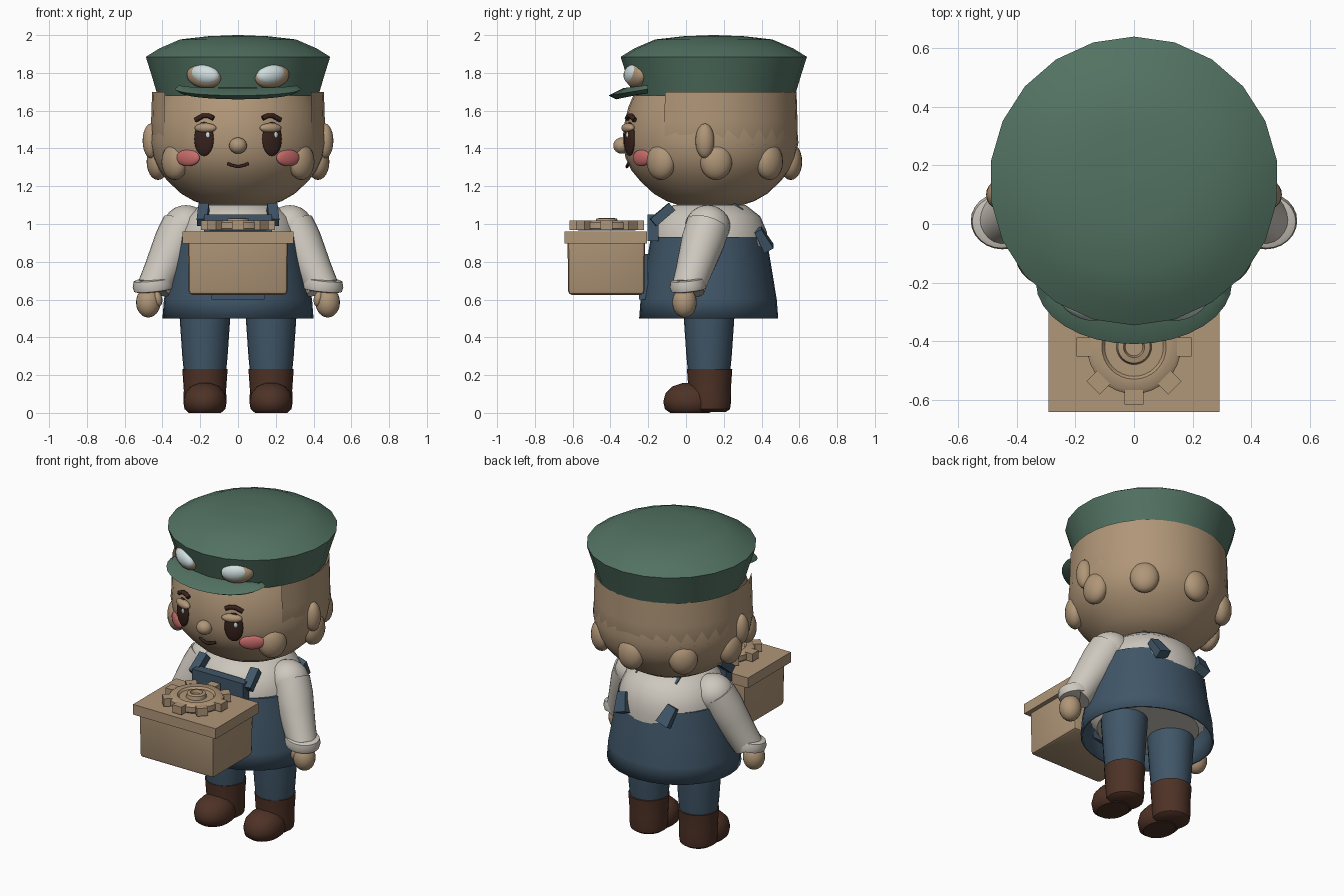
import bpy, bmesh, math
from mathutils import Vector

if "Cube" in bpy.data.objects:
    bpy.data.objects.remove(bpy.data.objects["Cube"])


def material(name, r, g, b):
    lin = [((c / 255 + 0.055) / 1.055) ** 2.4 for c in (r, g, b)]
    m = bpy.data.materials.new(name)
    m.diffuse_color = (*lin, 1)
    m.use_nodes = True
    m.node_tree.nodes["Principled BSDF"].inputs["Base Color"].default_value = m.diffuse_color
    return m


TAN = material("tan", 176, 150, 120)
GREEN = material("cap green", 82, 114, 98)
NAVY = material("navy", 64, 86, 104)
WHITE = material("shirt white", 206, 200, 190)
BROWN = material("boot brown", 78, 50, 38)
DARK = material("dark brown", 56, 34, 27)
PINK = material("cheek pink", 200, 108, 106)
LENS = material("lens pale blue", 208, 222, 222)


def finish(bm, name, mat, loc=(0, 0, 0), rot=(0, 0, 0), scale=(1, 1, 1)):
    bmesh.ops.recalc_face_normals(bm, faces=bm.faces)
    me = bpy.data.meshes.new(name)
    bm.to_mesh(me)
    bm.free()
    me.materials.append(mat)
    ob = bpy.data.objects.new(name, me)
    ob.location, ob.rotation_euler, ob.scale = loc, rot, scale
    bpy.context.collection.objects.link(ob)
    return ob


def ball(name, mat, loc, radii, rot=(0, 0, 0), segs=20):
    bm = bmesh.new()
    bmesh.ops.create_uvsphere(bm, u_segments=segs, v_segments=segs // 2 + 2, radius=1)
    return finish(bm, name, mat, loc, rot, radii)


def block(name, mat, loc, size, rot=(0, 0, 0), bevel=0.0, taper=1.0):
    bm = bmesh.new()
    bmesh.ops.create_cube(bm, size=1)
    for v in bm.verts:
        k = taper if v.co.z < 0 else 1
        v.co = Vector((v.co.x * size[0] * k, v.co.y * size[1] * k, v.co.z * size[2]))
    if bevel:
        low = [e for e in bm.edges if min(v.co.z for v in e.verts) < 0]
        bmesh.ops.bevel(bm, geom=low, offset=bevel, segments=2, affect='EDGES', profile=0.5)
    return finish(bm, name, mat, loc, rot)


def lathe(name, mat, profile, loc=(0, 0, 0), scale=(1, 1, 1), segs=24, start=0.0,
          sweep=math.tau, caps=True, rot=(0, 0, 0)):
    """Turn a profile of (radius, height) pairs about z; angle 0 points to +y."""
    bm = bmesh.new()
    closed = sweep > 6.28
    rings = []
    for r, z in profile:
        rings.append([bm.verts.new((r * math.sin(start + sweep * i / segs),
                                    r * math.cos(start + sweep * i / segs), z))
                      for i in range(segs if closed else segs + 1)])
    n = len(rings[0])
    for a, b in zip(rings, rings[1:]):
        for i in range(n if closed else n - 1):
            j = (i + 1) % n
            bm.faces.new((a[i], a[j], b[j], b[i]))
    if caps and closed:
        bm.faces.new(rings[0])
        bm.faces.new(rings[-1])
    return finish(bm, name, mat, loc, rot, scale)


def limb(name, mat, a, b, radii):
    """Tapered tube from a to b with the given radii spaced along it."""
    a, b = Vector(a), Vector(b)
    d = b - a
    prof = [(r, d.length * i / (len(radii) - 1)) for i, r in enumerate(radii)]
    return lathe(name, mat, prof, loc=a, rot=d.to_track_quat('Z', 'Y').to_euler())


def stroke(name, mat, points, width):
    cu = bpy.data.curves.new(name, 'CURVE')
    cu.dimensions, cu.bevel_depth, cu.bevel_resolution = '3D', width, 1
    cu.use_fill_caps = True
    sp = cu.splines.new('POLY')
    sp.points.add(len(points) - 1)
    for p, co in zip(sp.points, points):
        p.co = (*co, 1)
    cu.materials.append(mat)
    ob = bpy.data.objects.new(name, cu)
    bpy.context.collection.objects.link(ob)
    return ob


HY = 0.13  # head centre in y


def on_face(x, r=0.465):
    """Point y and turn angle on the face at a given x."""
    a = math.asin(x / r)
    return HY - r * math.cos(a), a


# Head and hair
lathe("head", TAN, [(0.02, 1.075), (0.14, 1.09), (0.23, 1.12), (0.30, 1.16), (0.37, 1.225),
                    (0.42, 1.285), (0.45, 1.35), (0.465, 1.43), (0.457, 1.53), (0.435, 1.62),
                    (0.40, 1.70), (0.2, 1.78)], loc=(0, HY, 0), segs=32)
hair = lathe("hair_back", TAN, [(0.435, 1.36), (0.462, 1.42), (0.46, 1.55), (0.455, 1.70)],
             loc=(0, HY, 0), start=-2.13, sweep=4.26, segs=24)
for i, deg in enumerate((-128, -86, -43, 0, 43, 86, 128)):
    a = math.radians(deg)
    ball(f"hair_curl_{i}", TAN, (0.425 * math.sin(a), HY + 0.425 * math.cos(a), 1.33),
         (0.085, 0.06, 0.097), (0, 0, -a))

# Face
ball("nose", TAN, (0, -0.34, 1.415), (0.047, 0.045, 0.043))
stroke("mouth", DARK, [(-0.055, -0.305, 1.32), (-0.03, -0.31, 1.31), (0, -0.312, 1.303),
                       (0.03, -0.31, 1.31), (0.055, -0.305, 1.32)], 0.009)
for s, side in ((-1, "right"), (1, "left")):
    y, a = on_face(0.18 * s)
    ball(f"eye_{side}", DARK, (0.18 * s, y, 1.45), (0.056, 0.022, 0.09), (0, 0, a))
    ball(f"eyelid_{side}", TAN, (0.172 * s, y - 0.008, 1.508), (0.062, 0.028, 0.026), (0, 0, a))
    ball(f"eye_glint_{side}", LENS, (0.18 * s + 0.02, on_face(0.18 * s + 0.02)[0] - 0.02, 1.472),
         (0.012, 0.006, 0.016), (0, 0, a), 10)
    stroke(f"eyebrow_{side}", DARK, [(x * s, on_face(x)[0] + 0.005, z) for x, z in
           ((0.13, 1.56), (0.155, 1.572), (0.185, 1.573), (0.225, 1.55))], 0.014)
    y, a = on_face(0.265 * s, 0.455)
    ball(f"cheek_{side}", PINK, (0.265 * s, y + 0.005, 1.35), (0.075, 0.022, 0.044), (0, 0, a))
    ball(f"ear_{side}", TAN, (0.46 * s, 0.10, 1.44), (0.045, 0.05, 0.092))

# Cap, visor and goggles
lathe("cap", GREEN, [(0.43, 1.68), (0.463, 1.79), (0.493, 1.885), (0.42, 1.93), (0.31, 1.977),
                     (0.16, 1.994), (0.01, 2.0)], loc=(0, 0.147, 0), segs=22)
bm = bmesh.new()
rows = []
for i in range(17):
    t = math.radians(-90 + 180 * i / 16)
    c, s = math.cos(t), math.sin(t)
    rows.append([bm.verts.new(p) for p in (
        (0.29 * s, -0.20 - 0.03 * c, 1.725), (0.31 * s, -0.20 - 0.13 * c, 1.735 - 0.015 * c),
        (0.335 * s, -0.20 - 0.21 * c, 1.715 - 0.035 * c),
        (0.31 * s, -0.20 - 0.17 * c, 1.70 - 0.04 * c), (0.29 * s, -0.20 - 0.03 * c, 1.69))])
for p, q in zip(rows, rows[1:]):
    for k in range(5):
        bm.faces.new((p[k], p[(k + 1) % 5], q[(k + 1) % 5], q[k]))
for end in (rows[0], rows[-1]):
    bm.faces.new(end)
finish(bm, "visor", GREEN)
for s, side in ((-1, "right"), (1, "left")):
    rot = (0.1, -0.15 * s, 0.4 * s)
    ball(f"goggle_cup_{side}", TAN, (0.18 * s, -0.262, 1.783), (0.098, 0.05, 0.064), rot)
    ball(f"goggle_lens_{side}", LENS, (0.175 * s, -0.28, 1.79), (0.083, 0.043, 0.053), rot)

# Shirt, apron and straps
lathe("shirt", WHITE, [(0.30, 0.56), (0.34, 0.62), (0.325, 0.90), (0.315, 0.96), (0.28, 1.04),
                       (0.20, 1.10), (0.1, 1.11)], loc=(0, 0.125, 0), scale=(1, 0.96, 1), segs=32)
apron = lathe("apron", NAVY, [(0.30, 0.935), (0.333, 0.93), (0.365, 0.75), (0.392, 0.60), (0.40, 0.50)],
              loc=(0, 0.12, 0), scale=(1, 0.92, 1), segs=32, caps=False)
wall = apron.modifiers.new("wall", 'SOLIDIFY')
wall.thickness = 0.012
block("apron_bib", NAVY, (0, -0.175, 0.98), (0.36, 0.06, 0.14))
block("apron_pocket", NAVY, (0, -0.225, 0.72), (0.28, 0.05, 0.24))
for s, side in ((-1, "right"), (1, "left")):
    block(f"strap_front_{side}", NAVY, (0.185 * s, -0.125, 1.05), (0.055, 0.13, 0.05),
          (0.7, 0, 0.1 * s))
    block(f"strap_top_{side}", NAVY, (0.12 * s, 0.265, 1.075), (0.05, 0.06, 0.05), (-0.6, 0, 0))
    block(f"strap_back_{side}", NAVY, (0.16 * s, 0.41, 0.92), (0.06, 0.04, 0.12),
          (0.5, 0.3 * s, 0), taper=1.4)

# Arms and hands
for s, side in ((-1, "right"), (1, "left")):
    ball(f"shoulder_{side}", WHITE, (0.275 * s, 0.115, 0.985), (0.122, 0.12, 0.115))
    limb(f"sleeve_{side}", WHITE, (0.29 * s, 0.115, 0.99), (0.448 * s, 0.012, 0.66),
         (0.115, 0.115, 0.105, 0.095, 0.088))
    lathe(f"cuff_{side}", WHITE, [(0.085, -0.03), (0.102, -0.025), (0.108, 0), (0.1, 0.03), (0.085, 0.035)],
          loc=(0.45 * s, 0.01, 0.675), rot=(0.1, 0.1 * s, 0), scale=(1, 0.9, 1))
    ball(f"hand_{side}", TAN, (0.475 * s, -0.008, 0.585), (0.065, 0.065, 0.08))
    ball(f"thumb_{side}", TAN, (0.425 * s, -0.03, 0.605), (0.024, 0.03, 0.042), (0, 0.2 * s, 0), 12)

# Legs and boots
for s, side in ((-1, "right"), (1, "left")):
    x = 0.175 * s
    lathe(f"trouser_leg_{side}", NAVY, [(0.112, 0.22), (0.12, 0.30), (0.135, 0.52), (0.135, 0.62)],
          loc=(x, 0.122, 0))
    lathe(f"boot_shaft_{side}", BROWN, [(0.085, 0.004), (0.108, 0.02), (0.114, 0.06), (0.112, 0.12),
                                        (0.12, 0.232)], loc=(x, 0.125, 0))
    toe = lathe(f"boot_toe_{side}", BROWN, [(0.085, 0.0), (0.108, 0.02), (0.115, 0.06), (0.105, 0.105),
                                            (0.075, 0.14), (0.03, 0.158)],
                loc=(x, 0.02, 0), scale=(1, 1.22, 1))

# Carried box with lid
block("box_body", TAN, (0, -0.422, 0.765), (0.53, 0.41, 0.28), bevel=0.02, taper=0.985)
block("box_lid", TAN, (0, -0.425, 0.928), (0.585, 0.435, 0.065))

# Gear resting on the lid
GX = -0.42
lathe("gear_wheel", TAN, [(0.15, 0.965), (0.16, 0.975), (0.16, 1.008), (0.148, 1.018), (0.11, 1.018),
                          (0.1, 1.006), (0.06, 1.006), (0.055, 1.028), (0.036, 1.032), (0.03, 1.012)],
      loc=(0, GX, 0), segs=32)
for i in range(8):
    a = i * math.tau / 8
    block(f"gear_tooth_{i}", TAN, (0.172 * math.cos(a), GX + 0.172 * math.sin(a), 0.994),
          (0.05, 0.064, 0.05), (0, 0, a))

# Smooth shading with sharp edges kept
bpy.ops.object.select_all(action='DESELECT')
for ob in bpy.data.objects:
    if ob.type == 'MESH':
        ob.select_set(True)
        bpy.context.view_layer.objects.active = ob
bpy.ops.object.shade_smooth_by_angle(angle=math.radians(40))
